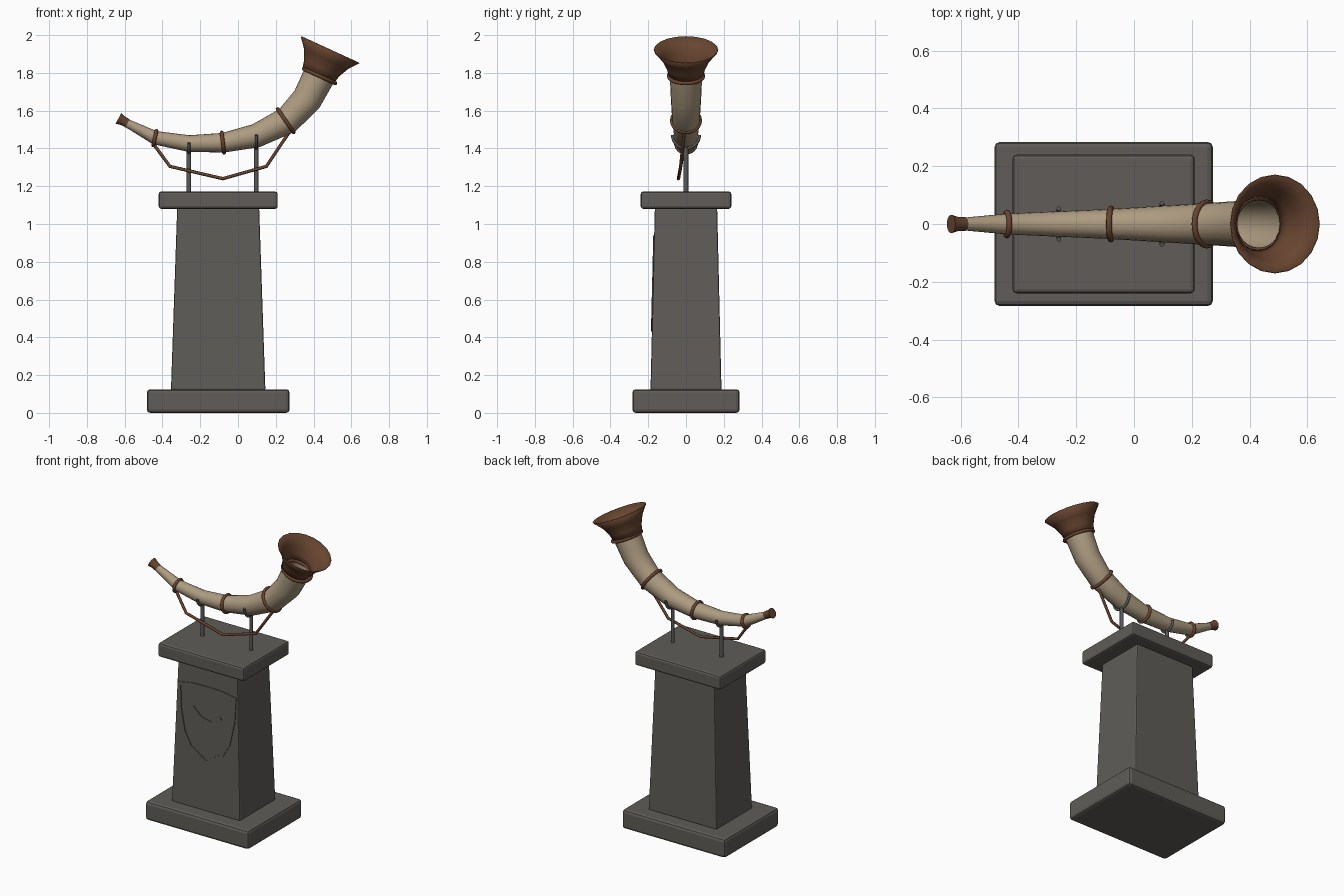
import bpy, bmesh, math
from mathutils import Vector

if "Cube" in bpy.data.objects:
    bpy.data.objects.remove(bpy.data.objects["Cube"])


def material(name, rgb):
    m = bpy.data.materials.new(name)
    m.use_nodes = True
    m.diffuse_color = (*rgb, 1)
    m.node_tree.nodes["Principled BSDF"].inputs["Base Color"].default_value = (*rgb, 1)
    return m


STONE = material("dark stone", (0.115, 0.108, 0.098))
HORN = material("pale horn", (0.42, 0.33, 0.22))
LEATHER = material("brown leather", (0.14, 0.06, 0.03))
METAL = material("grey metal", (0.10, 0.10, 0.10))
CX = -0.105  # pedestal centre line


def finish(name, bm, mat, smooth=None):
    bmesh.ops.recalc_face_normals(bm, faces=bm.faces)
    me = bpy.data.meshes.new(name)
    bm.to_mesh(me)
    bm.free()
    me.materials.append(mat)
    ob = bpy.data.objects.new(name, me)
    bpy.context.collection.objects.link(ob)
    if smooth:
        shade(ob, smooth)
    return ob


def shade(ob, angle):
    bpy.ops.object.select_all(action='DESELECT')
    ob.select_set(True)
    bpy.context.view_layer.objects.active = ob
    bpy.ops.object.shade_smooth_by_angle(angle=math.radians(angle))


def block(name, bottom, top, z0, z1, bevel):
    """Stone block with half sizes given at the bottom and the top."""
    bm = bmesh.new()
    bmesh.ops.create_cube(bm, size=2)
    for v in bm.verts:
        hx, hy = top if v.co.z > 0 else bottom
        v.co = (CX + v.co.x * hx, v.co.y * hy, z1 if v.co.z > 0 else z0)
    ob = finish(name, bm, STONE)
    mod = ob.modifiers.new("soft edges", 'BEVEL')
    mod.width, mod.segments = bevel, 2


def sweep(name, rings, mat, sides=20, caps=False, angle=40):
    """Round tube through (x, z, radius) rings lying in the xz plane."""
    bm = bmesh.new()
    rows = []
    for i, (x, z, r) in enumerate(rings):
        a, b = rings[max(i - 1, 0)], rings[min(i + 1, len(rings) - 1)]
        t = Vector((b[0] - a[0], 0, b[1] - a[1])).normalized()
        up = Vector((-t.z, 0, t.x))
        turn = [2 * math.pi * k / sides for k in range(sides)]
        rows.append([bm.verts.new(Vector((x, 0, z)) + up * r * math.cos(w)
                     + Vector((0, 1, 0)) * r * math.sin(w)) for w in turn])
    for p, q in zip(rows, rows[1:]):
        for k in range(sides):
            n = (k + 1) % sides
            bm.faces.new((p[k], p[n], q[n], q[k]))
    if caps:
        bm.faces.new(rows[0])
        bm.faces.new(rows[-1])
    return finish(name, bm, mat, angle)


def ring(name, x, z, radius, axis, minor=0.010):
    bpy.ops.mesh.primitive_torus_add(
        major_radius=radius, minor_radius=minor, major_segments=24, minor_segments=8,
        location=(x, 0, z),
        rotation=Vector((axis[0], 0, axis[1])).to_track_quat('Z', 'Y').to_euler())
    ob = bpy.context.object
    ob.name = name
    ob.data.materials.append(LEATHER)
    shade(ob, 60)


def cord(name, points, radius, mat):
    """Round rod along straight segments, turned into a mesh."""
    cu = bpy.data.curves.new(name, 'CURVE')
    cu.dimensions = '3D'
    cu.bevel_depth, cu.bevel_resolution, cu.use_fill_caps = radius, 2, True
    sp = cu.splines.new('POLY')
    sp.points.add(len(points) - 1)
    for p, co in zip(sp.points, points):
        p.co = (*co, 1)
    ob = bpy.data.objects.new(name, cu)
    bpy.context.collection.objects.link(ob)
    cu.materials.append(mat)
    bpy.ops.object.select_all(action='DESELECT')
    ob.select_set(True)
    bpy.context.view_layer.objects.active = ob
    bpy.ops.object.convert(target='MESH')
    shade(bpy.context.object, 50)


def relief(name, outer, inner, closed):
    """Thin raised band between two outlines, laid on the sloping front."""
    bm = bmesh.new()

    def lay(points):
        return [bm.verts.new((CX + x, -0.188 + 0.023 * (z - 0.125) / 0.955, z))
                for x, z in points]
    a, b = lay(outer), lay(inner)
    n = len(a)
    for i in range(n if closed else n - 1):
        j = (i + 1) % n
        bm.faces.new((a[i], a[j], b[j], b[i]))
    out = bmesh.ops.extrude_face_region(bm, geom=list(bm.faces))
    moved = [g for g in out["geom"] if isinstance(g, bmesh.types.BMVert)]
    bmesh.ops.translate(bm, verts=moved, vec=(0, -0.005, 0))
    finish(name, bm, STONE)


# Pedestal
block("base_slab", (0.378, 0.284), (0.378, 0.284), 0, 0.125, 0.018)
block("column", (0.25, 0.188), (0.217, 0.165), 0.12, 1.085, 0.008)
block("cap_slab", (0.315, 0.24), (0.315, 0.24), 1.08, 1.172, 0.014)

# Shield border and chevron on the column front
half = [(0.11, 0.937), (0.212, 0.92), (0.205, 0.76), (0.172, 0.6), (0.12, 0.51)]
shield = [(0, 0.94)] + half + [(0, 0.432)] + [(-x, z) for x, z in reversed(half)]
relief("shield_border", shield,
       [(x * 0.91, 0.7 + (z - 0.7) * 0.915) for x, z in shield], True)
wing = [(-0.11, 0.772), (-0.045, 0.716), (0.035, 0.7), (0.107, 0.748)]
relief("chevron", wing, [(x * 0.9, z + 0.018) for x, z in wing], False)

# Horn body, bell and mouthpiece
sweep("horn_body", [(-0.59, 1.535, 0.022), (-0.44, 1.457, 0.036), (-0.26, 1.426, 0.044),
                    (-0.08, 1.430, 0.052), (0.095, 1.467, 0.063), (0.26, 1.548, 0.073),
                    (0.365, 1.66, 0.080), (0.432, 1.79, 0.086)], HORN)
axis = Vector((0.417, 0.909))
bell_profile = [(0, 0.088), (0.045, 0.099), (0.10, 0.125), (0.153, 0.168)]
bell = sweep("bell", [(0.425 + axis.x * t, 1.785 + axis.y * t, r) for t, r in bell_profile],
             LEATHER)
wall = bell.modifiers.new("wall", 'SOLIDIFY')
wall.thickness, wall.offset = 0.004, -1
sweep("mouthpiece", [(-0.585, 1.533, 0.024), (-0.61, 1.547, 0.025), (-0.633, 1.559, 0.032)],
      LEATHER, sides=16, caps=True)

# Leather rings
ring("tail_ring", -0.44, 1.455, 0.040, (1, -0.22))
ring("middle_ring", -0.08, 1.431, 0.054, (1, 0.12))
ring("front_ring", 0.252, 1.547, 0.075, (0.83, 0.57))
ring("bell_ring", 0.432, 1.783, 0.092, axis)

# Hanging strap
cord("strap", [(-0.445, -0.01, 1.42), (-0.36, -0.028, 1.305), (-0.08, -0.04, 1.24),
               (0.15, -0.028, 1.305), (0.27, -0.01, 1.485)], 0.009, LEATHER)

# Metal posts with cradles
for label, x, z, r in (("rear", -0.26, 1.43, 0.053), ("front", 0.097, 1.472, 0.072)):
    cord(label + "_post", [(x, 0, 1.16), (x, 0, z - r + 0.008)], 0.012, METAL)
    arc = [math.pi * k / 12 for k in range(13)]
    cord(label + "_cradle",
         [(x, r * math.cos(w), z - r * math.sin(w)) for w in arc], 0.008, METAL)
